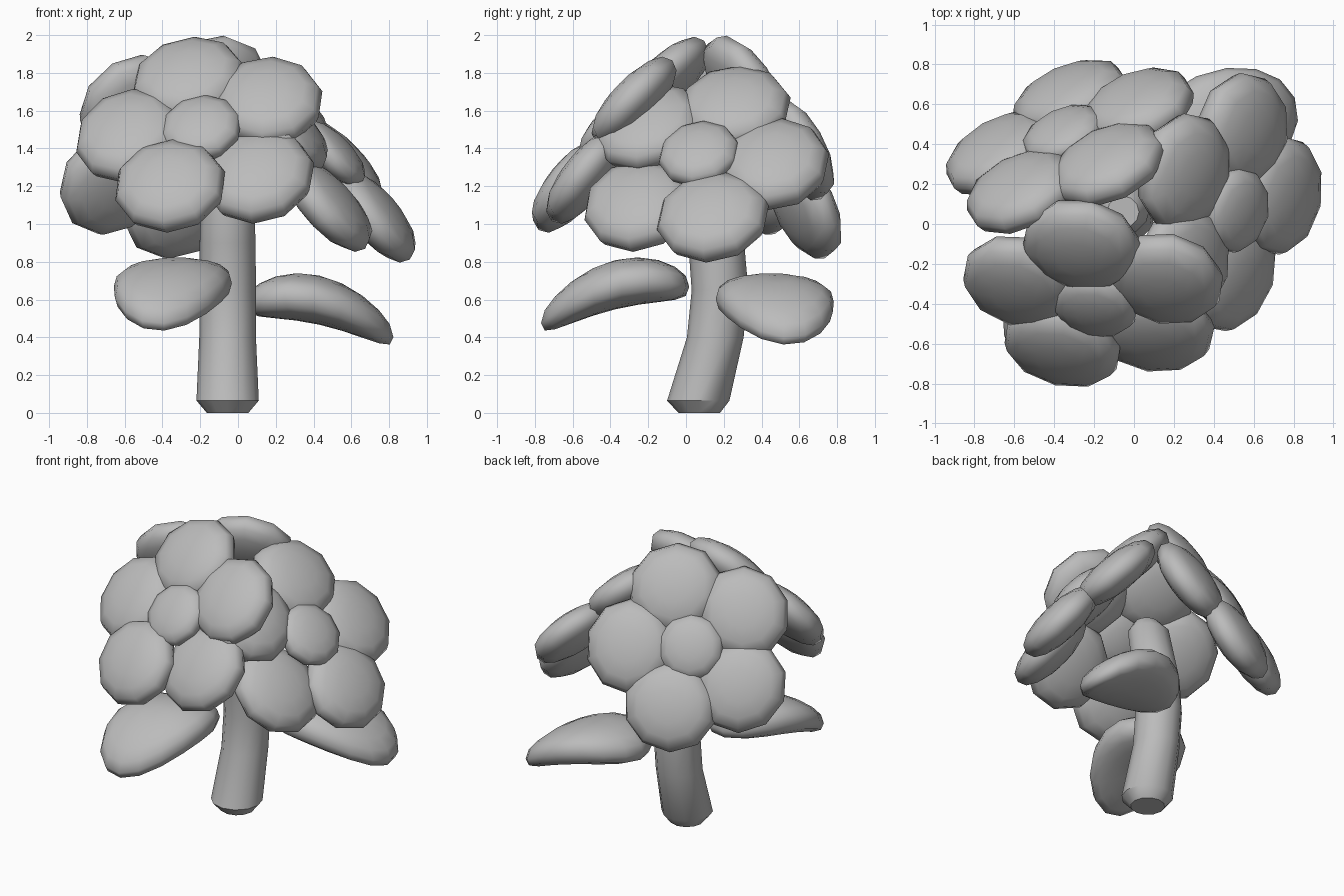
import bpy
import bmesh
from math import cos, sin, pi, radians, copysign
from mathutils import Matrix, Vector

cube = bpy.data.objects.get("Cube")
if cube:
    bpy.data.objects.remove(cube, do_unlink=True)

# One plain grey for every part
GREY = (0.5, 0.5, 0.5, 1)
grey = bpy.data.materials.new("plain_grey")
grey.use_nodes = True
grey.diffuse_color = GREY
grey.node_tree.nodes["Principled BSDF"].inputs["Base Color"].default_value = GREY


def finish(name, bm):
    bmesh.ops.recalc_face_normals(bm, faces=bm.faces)
    for face in bm.faces:
        face.smooth = True
    mesh = bpy.data.meshes.new(name)
    bm.to_mesh(mesh)
    bm.free()
    mesh.materials.append(grey)
    obj = bpy.data.objects.new(name, mesh)
    bpy.context.collection.objects.link(obj)
    return obj


def plump_ball(segments, rings, power):
    """Unit ball whose rim is fattened, as on a pillow."""
    bm = bmesh.new()
    bmesh.ops.create_uvsphere(bm, u_segments=segments, v_segments=rings, radius=1)
    for v in bm.verts:
        v.co.z = copysign(abs(v.co.z) ** power, v.co.z) if abs(v.co.z) > 1e-4 else 0
    return bm


def cushion(name, centre, across, normal, size):
    """Flattened ten-sided ball lying in the plane given by its normal."""
    side = normal.cross(across).normalized()
    basis = Matrix((across, side, normal)).transposed().to_4x4()
    bm = plump_ball(10, 8, 0.85)
    bm.transform(Matrix.Translation(centre) @ basis @ Matrix.Diagonal((*size, 1)))
    return finish(name, bm)


def flower(name, centre, normal, first, depths):
    """Five petals, each raised by its own depth, around a raised middle."""
    centre, normal, first = Vector(centre), Vector(normal).normalized(), Vector(first)
    first = (first - normal * first.dot(normal)).normalized()
    droop = radians(4)
    for i, depth in enumerate(depths):
        out = Matrix.Rotation(i * 2 * pi / 5, 3, normal) @ first
        along = out * cos(droop) - normal * sin(droop)
        up = normal * cos(droop) + out * sin(droop)
        cushion(f"{name}_petal_{i + 1}", centre + out * 0.4 + normal * depth,
                along, up, (0.29, 0.305, 0.12))
    cushion(f"{name}_middle", centre + normal * 0.06, first, normal, (0.22, 0.22, 0.09))


def leaf(name, centre, axis, bend, peak, height):
    """Thick oval leaf whose height falls off along the bend direction."""
    centre, axis, bend = Vector(centre), Vector(axis).normalized(), Vector(bend)
    side = Vector((-axis.y, axis.x))
    bm = plump_ball(16, 10, 0.75)
    for v in bm.verts:
        flat = centre + axis * v.co.x * 0.41 + side * v.co.y * 0.295
        z = height + v.co.z * 0.13 - 0.7 * (flat.dot(bend) - peak) ** 2
        v.co = (flat.x, flat.y, z)
    return finish(name, bm)


# Three flower heads: front, left and back
flower("front_flower", (-0.185, -0.36, 1.465), (-0.16, -0.74, 0.65),
       (-0.08, 0.27, 0.31), (0.015, 0.01, 0.04, -0.06, 0))
flower("left_flower", (0.465, 0.08, 1.33), (0.71, -0.17, 0.68),
       (-0.21, 0.18, 0.30), (0.01, 0.015, -0.09, -0.02, -0.02))
flower("back_flower", (-0.33, 0.40, 1.41), (-0.37, 0.80, 0.47),
       (0.21, -0.10, 0.35), (0, 0.015, 0.03, 0, 0))

# Two leaves
leaf("left_leaf", (0.43, 0.47), (0.92, 0.4), (1, 0), 0.27, 0.615)
leaf("right_leaf", (-0.345, -0.375), (-0.4, -0.92), (0, -1), 0.2, 0.70)

# Curved stem lofted from rings of (height, y, radius)
STEM = [(0, 0.07, 0.11), (0.065, 0.065, 0.165), (0.4, 0.155, 0.15),
        (0.65, 0.18, 0.15), (0.9, 0.16, 0.148), (1.27, 0.08, 0.135), (1.35, 0.06, 0.08)]
SIDES = 12
bm = bmesh.new()
rings = [[bm.verts.new((-0.055 + r * cos(2 * pi * k / SIDES),
                        y + r * sin(2 * pi * k / SIDES), z)) for k in range(SIDES)]
         for z, y, r in STEM]
for low, high in zip(rings, rings[1:]):
    for k in range(SIDES):
        n = (k + 1) % SIDES
        bm.faces.new((low[k], low[n], high[n], high[k]))
bm.faces.new(rings[0][::-1])
bm.faces.new(rings[-1])
stem = finish("stem", bm)
bpy.context.view_layer.objects.active = stem
stem.select_set(True)
bpy.ops.object.shade_smooth_by_angle(angle=radians(35))
